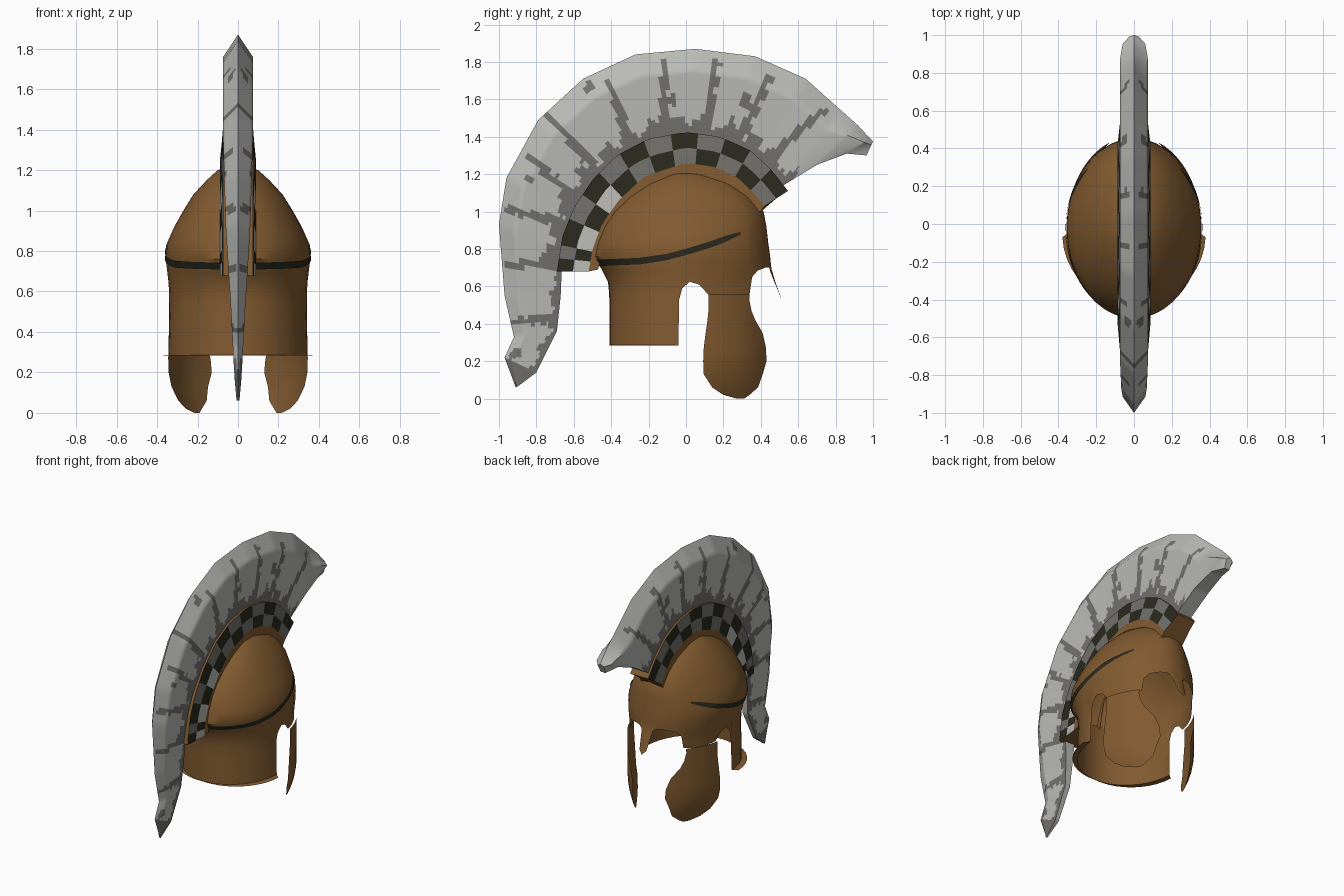
import bpy, bmesh, math
from mathutils import Vector

if "Cube" in bpy.data.objects:
    bpy.data.objects.remove(bpy.data.objects["Cube"])


def material(name, rgb):
    m = bpy.data.materials.new(name)
    m.diffuse_color = (*rgb, 1)
    m.use_nodes = True
    m.node_tree.nodes["Principled BSDF"].inputs["Base Color"].default_value = m.diffuse_color
    return m


BRONZE = material("bronze brown", (0.225, 0.105, 0.03))
LIGHT = material("light grey plume", (0.49, 0.49, 0.47))
DARK = material("dark grey plume", (0.17, 0.165, 0.155))
BLACK = material("black paint", (0.023, 0.023, 0.014))


def finish(bm, name, mats, angle):
    bmesh.ops.remove_doubles(bm, verts=bm.verts, dist=1e-5)
    bmesh.ops.recalc_face_normals(bm, faces=bm.faces)
    me = bpy.data.meshes.new(name)
    bm.to_mesh(me)
    bm.free()
    ob = bpy.data.objects.new(name, me)
    bpy.context.collection.objects.link(ob)
    for m in mats:
        me.materials.append(m)
    bpy.ops.object.select_all(action='DESELECT')
    ob.select_set(True)
    bpy.context.view_layer.objects.active = ob
    bpy.ops.object.shade_smooth_by_angle(angle=math.radians(angle))
    return ob


def skin(bm, rows, rule=None):
    """Bridge equal-length rows of points with quads."""
    vs = [[bm.verts.new(p) for p in r] for r in rows]
    for i in range(len(vs) - 1):
        for j in range(len(vs[0]) - 1):
            f = bm.faces.new((vs[i][j], vs[i + 1][j], vs[i + 1][j + 1], vs[i][j + 1]))
            if rule:
                f.material_index = rule(i, j, f.calc_center_median())


def along(pts, t):
    """Point at length fraction t of a polyline."""
    pts = [Vector(p) for p in pts]
    seg = [(b - a).length for a, b in zip(pts, pts[1:])]
    d = t * sum(seg)
    for a, b, l in zip(pts, pts[1:], seg):
        if d <= l:
            return a.lerp(b, d / l)
        d -= l
    return pts[-1]


def table(rows, x):
    for a, b in zip(rows, rows[1:]):
        if x <= b[0]:
            k = max(0, (x - a[0]) / (b[0] - a[0]))
            return [p + (q - p) * k for p, q in zip(a, b)]
    return list(rows[-1])


# Helmet bowl: height, half width, back y, front y
YC = -0.02
PROFILE = [(.285, .345, -.41, .45), (.55, .338, -.41, .45), (.62, .34, -.415, .45),
           (.70, .35, -.455, .455), (.76, .357, -.50, .45), (.83, .355, -.485, .44),
           (.92, .315, -.45, .43), (1.0, .27, -.40, .415), (1.08, .22, -.32, .36),
           (1.15, .155, -.22, .27), (1.2, .10, -.11, .15), (1.23, .0, -.02, -.02)]


def surf(th, z, side=1, off=0.0):
    _, ax, yb, yf = table(PROFILE, z)
    c = -math.cos(th)
    y = YC + c * ((yf - YC + off) if c > 0 else (YC - yb + off))
    if th > math.pi - .1 and z < .7:          # nose guard leans forward
        y += .065 * (.7 - z) / .18
    return (side * (ax + off) * math.sin(th), y, z)


def theta(y):
    return math.acos(max(-1, min(1, (YC - y) / .47)))


neck_angles = [theta(-.045) * i / 10 for i in range(11)]
columns = [(a, .285) for a in neck_angles]
columns += [(theta(y), b) for y, b in [
    (-.04, .53), (-.02, .59), (.02, .625), (.07, .61), (.12, .555), (.2, .55), (.28, .55),
    (.34, .56), (.352, .65), (.38, .685), (.42, .70)]]
columns += [(math.pi - .2, .70), (math.pi - .13, .68), (math.pi - .08, .55), (math.pi, .52)]

bm = bmesh.new()
for side in (1, -1):
    rows = []
    for th, b in columns:
        lower = [surf(th, b + (.76 - b) * k / 7, side) for k in range(7)]
        rows.append(lower + [surf(th, p[0], side) for p in PROFILE[4:]])
    skin(bm, rows)
bmesh.ops.dissolve_degenerate(bm, dist=1e-5, edges=bm.edges)
finish(bm, "helmet_bowl", [BRONZE], 40)

# Flared lip under the neck guard
bm = bmesh.new()
for side in (1, -1):
    skin(bm, [[surf(a, .287, side),
               (surf(a, .285, side)[0] * 1.1, surf(a, .285)[1] - .03 * math.sin(a), .284)]
              for a in neck_angles])
finish(bm, "neck_lip", [BRONZE], 40)

# Cheek guards: height, rear y, front y
CHEEK = [(.0, .27, .31), (.02, .2, .34), (.06, .14, .385), (.13, .095, .41), (.2, .092, .43),
         (.27, .095, .428), (.35, .105, .41), (.42, .115, .37), (.47, .12, .35),
         (.53, .12, .338), (.56, .12, .34)]
for side, name in ((1, "right_cheek_guard"), (-1, "left_cheek_guard")):
    bm = bmesh.new()
    rows = []
    for z, y0, y1 in CHEEK:
        row = []
        for k in range(9):
            y = y0 + (y1 - y0) * k / 8
            x = .355 * math.sqrt(1 - ((y - YC) / .485) ** 2) - .07 * max(0, 1 - z / .25) ** 2
            row.append((side * x, y, z))
        rows.append(row)
    skin(bm, rows)
    finish(bm, name, [BRONZE], 60)

# Painted brow stripe on each side
STRIPE = [(-.50, .725), (-.25, .735), (-.1, .757), (.02, .79), (.15, .83), (.3, .885)]
bm = bmesh.new()
for side in (1, -1):
    rows = []
    for i in range(31):
        th = .23 + (theta(.3) - .23) * i / 30
        y = YC - .47 * math.cos(th)
        z = table(STRIPE, y)[1]
        w = .017 * min(1, .4 + (30 - i) / 6)
        rows.append([surf(th, z + w * k, side, .005) for k in (-1, 0, 1)])
    skin(bm, rows)
finish(bm, "brow_stripe", [BLACK], 60)

# Crest holder: bronze foot with a two-row chequer above
FOOT = [(-.47, .69), (-.42, .91), (-.32, 1.04), (-.17, 1.14), (-.03, 1.18), (.15, 1.15),
        (.29, 1.08), (.39, .99)]
INNER = [(-.52, .68), (-.50, .80), (-.45, .93), (-.36, 1.06), (-.22, 1.19), (0, 1.26),
         (.15, 1.24), (.28, 1.18), (.37, 1.09), (.42, 1.03)]
OUTER = [(-.69, .68), (-.66, .87), (-.6, 1.02), (-.5, 1.17), (-.37, 1.30), (-.2, 1.39),
         (0, 1.425), (.18, 1.40), (.34, 1.33), (.46, 1.22), (.545, 1.11)]
bounds = [0, .04, .08] + [.08 + .92 * i / 11 for i in range(1, 12)]
ts = [a + (b - a) * k / 3 for a, b in zip(bounds, bounds[1:]) for k in range(3)] + [1]


def holder_rule(i, j, c):
    row = {1: 0, 2: 1, 4: 1, 5: 1, 6: 0}.get(j)
    if j not in (1, 2, 4, 5):
        return 0
    outer_row = j in (2, 4)
    if (i // 3 % 2 == 0) == outer_row:
        return 3
    return 1 if (not outer_row and c.y < -.33) else 2


bm = bmesh.new()
rows = []
for t in ts:
    a, b, c = along(FOOT, t), along(INNER, t), along(OUTER, t)
    half = [(.088, a), (.088, b), (.08, b.lerp(c, .5)), (.073, c)]
    rows.append([(x, p.x, p.y) for x, p in half] + [(-x, p.x, p.y) for x, p in half[::-1]])
skin(bm, rows, holder_rule)
for r in (rows[0], rows[-1]):
    bm.faces.new([bm.verts.new(p) for p in r])
finish(bm, "crest_holder", [BRONZE, LIGHT, DARK, BLACK], 30)

# Plume: paired outer and inner outline points (y, z) with a width factor
PLUME = [(-.91, .06, -.90, .065, .1), (-.97, .22, -.80, .14, .25), (-.92, .33, -.69, .36, .35),
         (-.97, .55, -.67, .55, .5), (-1, .93, -.66, .80, .8), (-.96, 1.18, -.60, 1.0, .9),
         (-.79, 1.49, -.46, 1.2, 1), (-.55, 1.71, -.30, 1.33, 1), (-.27, 1.84, -.14, 1.4, 1),
         (.05, 1.87, .03, 1.42, 1), (.37, 1.83, .22, 1.38, 1), (.64, 1.71, .38, 1.29, 1),
         (.83, 1.54, .52, 1.14, 1), (.92, 1.46, .70, 1.25, 1), (.985, 1.39, .86, 1.31, .8),
         (1, 1.375, .965, 1.30, .35)]
# Dark streaks (start and end) and spots
STREAKS = [(-.12, 1.8, -.11, 1.42), (.165, 1.8, .1, 1.42), (.45, 1.72, .27, 1.36),
           (.74, 1.54, .43, 1.28), (-.41, 1.7, -.31, 1.4), (-.78, 1.56, -.5, 1.25),
           (-.84, 1.29, -.6, 1.08), (-.95, 1.01, -.68, .95), (-.95, .72, -.67, .72),
           (-.93, .41, -.7, .43), (-.53, 1.69, -.52, 1.66), (-.83, 1.19, -.84, 1.17),
           (-.07, 1.62, -.07, 1.59), (.33, 1.62, .32, 1.58), (-.93, .23, -.91, .24)]
NS, SUB = 24, 10


def plume_rule(i, j, c):
    s = abs(j + .5 - NS) / NS                 # 1 at the inner edge, 0 at the outer ridge
    o = PLUME[min(i // SUB, len(PLUME) - 1)]
    depth = (1 - s) * math.hypot(o[0] - o[2], o[1] - o[3])
    band = .075 + .03 * math.sin(i * .9) + .02 * math.sin(i * 2.1 + 1)
    if i > 122:
        band = 0
    elif i < 35:
        band *= .5
    if depth < band:
        return 1
    p = Vector((c.y, c.z))
    for n, (y0, z0, y1, z1) in enumerate(STREAKS):
        a, d = Vector((y0, z0)), Vector((y1 - y0, z1 - z0))
        k = max(0, min(1, (p - a).dot(d) / d.length_squared))
        if (p - a - d * k).length < .016 + .012 * k + .005 * math.sin(25 * k + n):
            return 1
    return 0


bm = bmesh.new()
rows = []
for i in range((len(PLUME) - 1) * SUB + 1):
    n = min(i // SUB, len(PLUME) - 2)
    k = i / SUB - n
    oy, oz, iy, iz, w = [p + (q - p) * k for p, q in zip(PLUME[n], PLUME[n + 1])]
    row = []
    for j in range(2 * NS + 1):
        s = 1 - abs(j - NS) / NS
        x = (.058 + .017 * s / .75 if s <= .75 else .075 * (1 - s) / .25) * w
        row.append(((1 if j < NS else -1) * x, iy + (oy - iy) * s, iz + (oz - iz) * s))
    rows.append(row)
skin(bm, rows, plume_rule)
skin(bm, [[r[0], r[-1]] for r in rows])
for r in (rows[0], rows[-1]):
    bm.faces.new([bm.verts.new(p) for p in r])
finish(bm, "plume", [LIGHT, DARK], 50)
